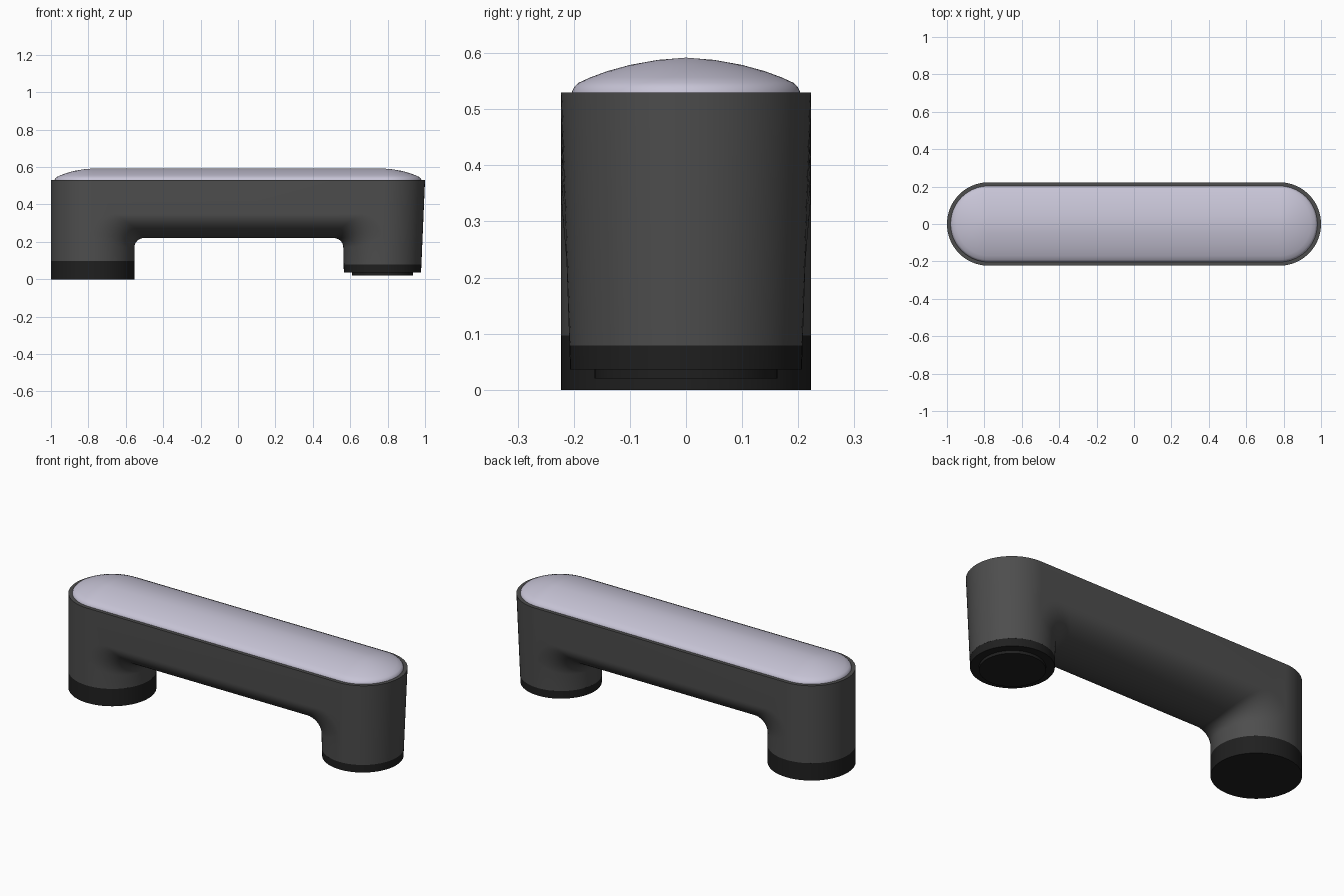
import bpy, bmesh
from math import sin, cos, pi, radians

cube = bpy.data.objects.get("Cube")
if cube:
    bpy.data.objects.remove(cube, do_unlink=True)

TOP, R, C = 0.53, 0.223, 0.777      # rim height, end radius, end centre
FOOT = {-1: 0.097, 1: 0.079}        # where each leg meets its foot
STEPS, FILLET = 40, 10


def material(name, rgb, rough):
    m = bpy.data.materials.new(name)
    m.use_nodes = True
    m.diffuse_color = (*rgb, 1)
    bsdf = m.node_tree.nodes["Principled BSDF"]
    bsdf.inputs["Base Color"].default_value = (*rgb, 1)
    bsdf.inputs["Roughness"].default_value = rough
    return m


grey = material("dark_grey", (0.075, 0.075, 0.075), 0.6)
black = material("black", (0.014, 0.014, 0.014), 0.7)
lilac = material("pale_lilac", (0.57, 0.55, 0.67), 0.6)


def finish(bm, name, mat, angle=35):
    bmesh.ops.remove_doubles(bm, verts=bm.verts, dist=1e-5)
    bmesh.ops.recalc_face_normals(bm, faces=bm.faces)
    mesh = bpy.data.meshes.new(name)
    bm.to_mesh(mesh)
    bm.free()
    mesh.materials.append(mat)
    ob = bpy.data.objects.new(name, mesh)
    bpy.context.collection.objects.link(ob)
    bpy.ops.object.select_all(action='DESELECT')
    ob.select_set(True)
    bpy.context.view_layer.objects.active = ob
    bpy.ops.object.shade_smooth_by_angle(angle=radians(angle))
    return ob


def leg(side, z):
    """Centre and radius of a leg at height z; the +x leg tapers."""
    t = (TOP - z) / 0.49 if side > 0 else 0
    return side * (C - 0.0045 * t), R - 0.0165 * t


def wall(side, z, a, outward):
    c, r = leg(side, z)
    return (c + side * outward * r * cos(a), r * sin(a), z)


def half_path(side, a):
    """Lengthwise section of one half, from the rim down the leg and up into the bridge."""
    under = 0.35 - 0.13 * cos(a)
    f = 0.05 + 0.07 * sin(a) ** 2
    zf = under - f
    pts = [wall(side, z, a, 1) for z in (TOP, zf, FOOT[side])]
    pts.append(wall(side, FOOT[side], a, -1))
    x, y, _ = wall(side, zf, a, -1)
    for k in range(FILLET + 1):
        p = pi / 2 * k / FILLET
        pts.append((x - side * f * (1 - cos(p)),
                    y + (R * sin(a) - y) * sin(p), zf + f * sin(p)))
    return pts


# Body: two legs and a bridge with a rounded underside
bm = bmesh.new()
rows = []
for i in range(STEPS + 1):
    a = -pi / 2 + pi * i / STEPS
    path = half_path(-1, a) + half_path(1, a)[::-1]
    rows.append([bm.verts.new(p) for p in path])
n = len(rows[0])
for r0, r1 in zip(rows, rows[1:]):
    for k in range(n):
        j = (k + 1) % n
        bm.faces.new((r0[k], r0[j], r1[j], r1[k]))
for row in (rows[0], rows[-1]):
    bm.faces.new([row[0]] + row[4:n - 4] + [row[-1]])
bmesh.ops.dissolve_degenerate(bm, dist=1e-6, edges=bm.edges)
finish(bm, "body", grey)


# Feet
def foot(name, x, z0, z1, r0, r1):
    bm = bmesh.new()
    bmesh.ops.create_cone(bm, cap_ends=True, segments=64,
                          radius1=r0, radius2=r1, depth=z1 - z0)
    bmesh.ops.translate(bm, verts=bm.verts, vec=(x, 0, (z0 + z1) / 2))
    finish(bm, name, black)


foot("right_foot", -C, 0, FOOT[-1], R, R)
c, r = leg(1, 0.04)
foot("left_foot", c, 0.036, FOOT[1], r, leg(1, FOOT[1])[1])
foot("left_foot_pad", c, 0.02, 0.037, 0.163, 0.163)

# Cushion: domed profile swept round a capsule outline
profile = [(0.204, 0.525), (0.203, 0.532), (0.199, 0.54), (0.192, 0.547),
           (0.17, 0.557), (0.14, 0.568), (0.1, 0.579), (0.05, 0.588), (0, 0.592)]
bm = bmesh.new()
rings = []
for rad, z in profile:
    ring = []
    for side in (1, -1):
        for i in range(STEPS + 1):
            a = -pi / 2 + pi * i / STEPS
            ring.append(bm.verts.new((side * (C + rad * cos(a)), side * rad * sin(a), z)))
    rings.append(ring)
n = len(rings[0])
for r0, r1 in zip(rings, rings[1:]):
    for k in range(n):
        j = (k + 1) % n
        bm.faces.new((r0[k], r0[j], r1[j], r1[k]))
bm.faces.new(rings[0])
finish(bm, "cushion", lilac, 50)
